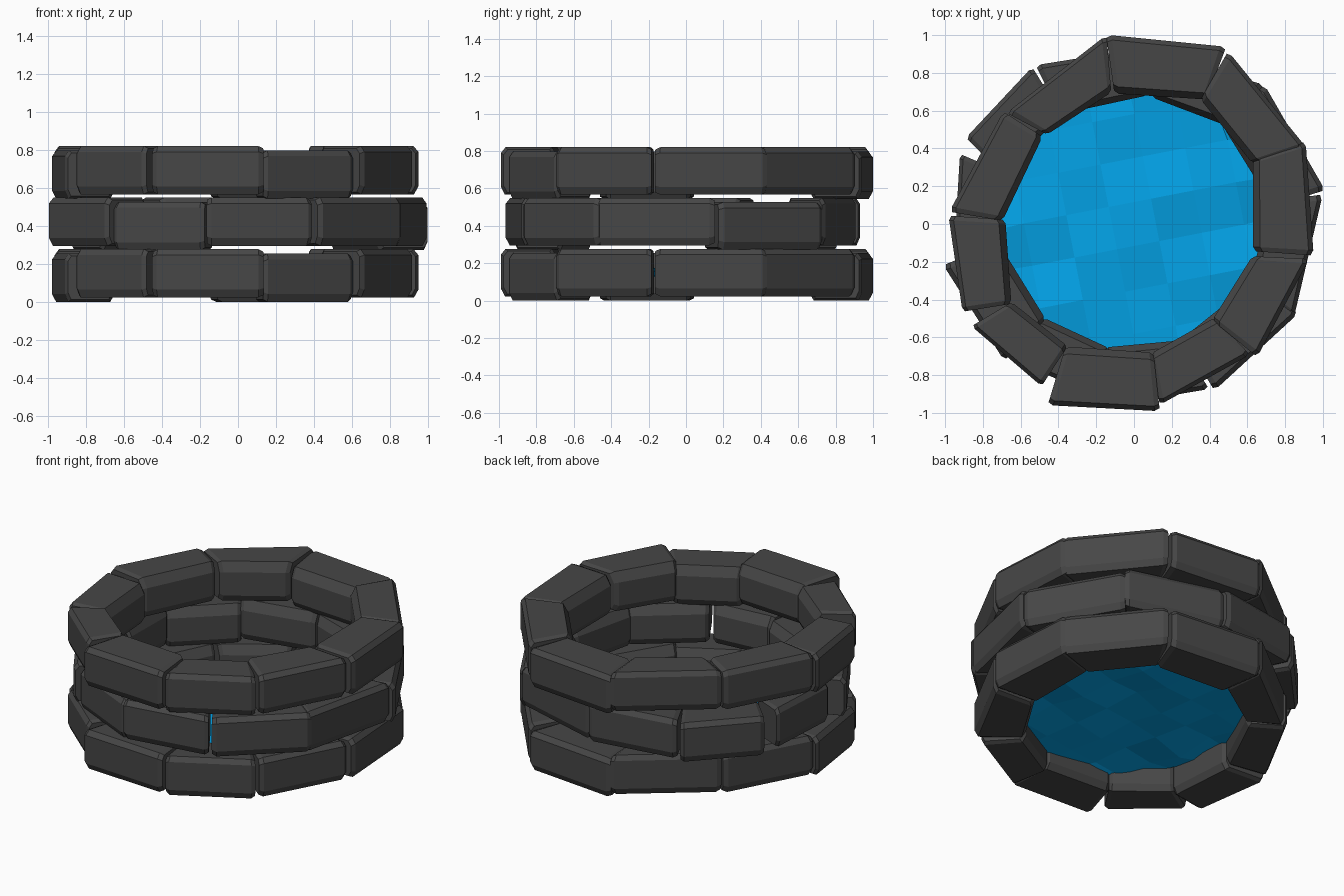
import bpy, bmesh, math, random
from mathutils import Vector, Matrix

if "Cube" in bpy.data.objects:
    bpy.data.objects.remove(bpy.data.objects["Cube"])

random.seed(4)


def material(name, rgb):
    m = bpy.data.materials.new(name)
    m.diffuse_color = (*rgb, 1)
    m.use_nodes = True
    m.node_tree.nodes["Principled BSDF"].inputs["Base Color"].default_value = m.diffuse_color
    return m


stone = material("dark_stone", (0.062, 0.062, 0.062))
blue = material("water_blue", (0.001, 0.397, 0.87))

# Plan corners of each brick: outer start, outer end, inner start, inner end
BRICKS = [
    (-.13, 1.0, .47, .94, -.09, .69, .37, .66),
    (.51, .90, .90, .42, .36, .65, .62, .33),
    (.91, .42, .95, -.15, .63, .33, .63, -.13),
    (.92, -.20, .66, -.69, .62, -.18, .42, -.50),
    (.60, -.70, .15, -.95, .42, -.50, .10, -.68),
    (.12, -.99, -.44, -.96, .09, -.68, -.35, -.65),
    (-.50, -.85, -.85, -.55, -.36, -.64, -.64, -.42),
    (-.91, -.45, -.98, .03, -.65, -.41, -.68, .01),
    (-.97, .08, -.70, .58, -.69, .03, -.49, .45),
    (-.66, .60, -.16, .99, -.45, .48, -.13, .69),
]
LOW = (0, 4, 7)          # bricks that sit slightly lower

# Chamfered cross-section: (0 outer to 1 inner, 0 bottom to 1 top)
PROFILE = [(.07, 0), (0, .16), (0, .88), (.08, 1), (.88, 1), (1, .76), (1, .16), (.92, 0)]


def add_brick(bm, c, z0, height):
    oa, ob, ia, ib = (Vector(c[i:i + 2]) for i in (0, 2, 4, 6))
    rings = []
    # small end, full, full, small end
    for t, s in ((-.03, .9), (.02, 1), (.98, 1), (1.03, .9)):
        o, i = oa.lerp(ob, t), ia.lerp(ib, t)
        ring = []
        for u, v in PROFILE:
            u, v = .5 + (u - .5) * s, .5 + (v - .5) * s
            p = o.lerp(i, u)
            ring.append(bm.verts.new((p.x, p.y, z0 + v * height)))
        rings.append(ring)
    n = len(PROFILE)
    for a, b in zip(rings, rings[1:]):
        for k in range(n):
            bm.faces.new((a[k], a[(k + 1) % n], b[(k + 1) % n], b[k]))
    bm.faces.new(rings[0])
    bm.faces.new(rings[-1][::-1])


def finish(bm, name, mat):
    me = bpy.data.meshes.new(name)
    bm.to_mesh(me)
    bm.free()
    me.materials.append(mat)
    ob = bpy.data.objects.new(name, me)
    bpy.context.collection.objects.link(ob)
    return ob


# Three courses of brick, the middle one turned and slightly narrower
for name, z, turn, sx, sy in (("bottom_course", 0, 0, 1, 1),
                              ("middle_course", .272, -53, .97, 1.025),
                              ("top_course", .543, 0, 1, 1)):
    bm = bmesh.new()
    for k, c in enumerate(BRICKS):
        add_brick(bm, c, z if k in LOW else z + .023, .254)
    bmesh.ops.recalc_face_normals(bm, faces=bm.faces)
    bm.transform(Matrix.Diagonal((sx, sy, 1, 1)) @ Matrix.Rotation(math.radians(turn), 4, 'Z'))
    finish(bm, name, stone)

# Faceted water surface, its rim hidden inside the bottom bricks
bm = bmesh.new()
bmesh.ops.create_grid(bm, x_segments=7, y_segments=7, size=.8)
for v in bm.verts:
    r = v.co.xy.length
    if r > .76:
        v.co.xy *= .76 / r
    v.co.z = .15 + random.uniform(-.035, .035)
bm.transform(Matrix.Rotation(math.radians(11), 4, 'Z'))
finish(bm, "water", blue)
